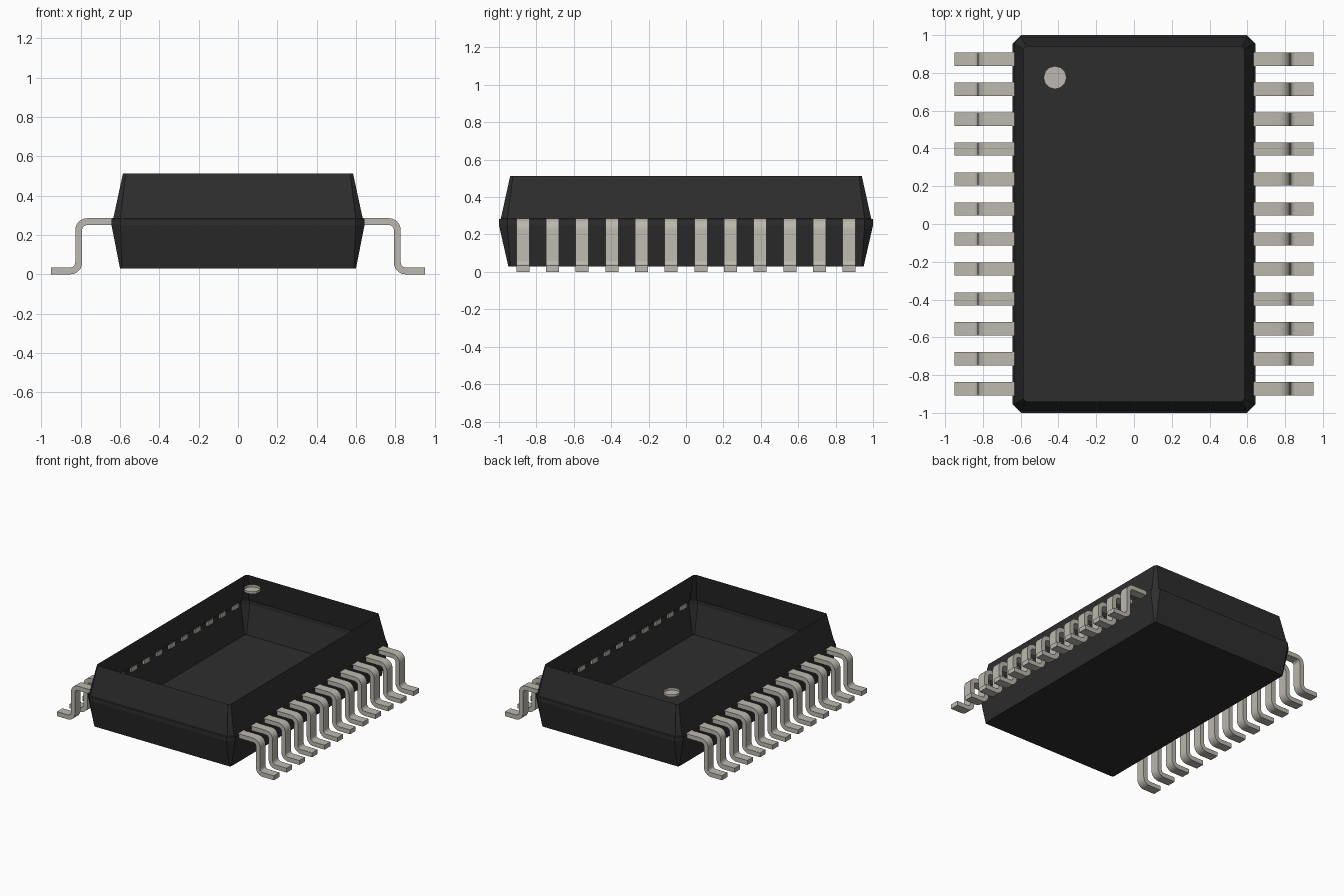
import bpy
import bmesh
import math

cube = bpy.data.objects.get("Cube")
if cube:
    bpy.data.objects.remove(cube, do_unlink=True)


def make_material(name, colour):
    mat = bpy.data.materials.new(name)
    mat.use_nodes = True
    mat.diffuse_color = (*colour, 1)
    mat.node_tree.nodes["Principled BSDF"].inputs["Base Color"].default_value = (*colour, 1)
    return mat


black = make_material("black plastic", (0.027, 0.027, 0.027))
metal = make_material("tinned metal", (0.5, 0.48, 0.425))


def finish(name, bm, mat):
    mesh = bpy.data.meshes.new(name)
    bm.to_mesh(mesh)
    bm.free()
    mesh.materials.append(mat)
    obj = bpy.data.objects.new(name, mesh)
    bpy.context.collection.objects.link(obj)
    return obj


def add_ring(bm, points):
    return [bm.verts.new(p) for p in points]


def bridge(bm, low, high):
    n = len(low)
    for i in range(n):
        j = (i + 1) % n
        bm.faces.new((low[i], low[j], high[j], high[i]))


def chamfered_rect(hx, hy, c, z):
    pts = []
    for sx, sy in ((1, 1), (-1, 1), (-1, -1), (1, -1)):
        pair = [(sx * hx, sy * (hy - c), z), (sx * (hx - c), sy * hy, z)]
        pts += pair if sx * sy > 0 else pair[::-1]
    return pts


# Open-topped package shell: half width, half length, corner cut, height
bm = bmesh.new()
levels = [(0.6, 0.95, 0.01, 0.03), (0.643, 1.0, 0.045, 0.25),
          (0.643, 1.0, 0.045, 0.282), (0.634, 0.99, 0.035, 0.285),
          (0.585, 0.94, 0.015, 0.513)]
rings = [add_ring(bm, chamfered_rect(*lv)) for lv in levels]
bm.faces.new(rings[0][::-1])
for a, b in zip(rings, rings[1:]):
    bridge(bm, a, b)
finish("package_body", bm, black)

# Shallow marker cup that shows pin one
bm = bmesh.new()
cup = []
for z in (0.493, 0.513):
    cup.append(add_ring(bm, [(-0.418 + 0.061 * math.cos(math.tau * i / 12),
                              0.775 + 0.061 * math.sin(math.tau * i / 12), z)
                             for i in range(12)]))
bm.faces.new(cup[0])
bridge(bm, cup[1], cup[0])
finish("pin_one_marker", bm, metal)


# Gull-wing pin outline: centre line with two rounded bends, offset both ways
THICK, WIDTH, RADIUS, STEPS = 0.035, 0.07, 0.043, 6


def pin_side(offset):
    x, top, foot = 0.81, 0.268, 0.0175
    pts = [(0.628, top + offset)]
    for i in range(STEPS + 1):
        a = math.pi / 2 * (1 - i / STEPS)
        r = RADIUS + offset
        pts.append((x - RADIUS + r * math.cos(a), top - RADIUS + r * math.sin(a)))
    for i in range(STEPS + 1):
        a = math.pi + math.pi / 2 * i / STEPS
        r = RADIUS - offset
        pts.append((x + RADIUS + r * math.cos(a), foot + RADIUS + r * math.sin(a)))
    return pts + [(0.95, foot + offset)]


def add_pin(bm, side, y):
    upper, lower = pin_side(THICK / 2), pin_side(-THICK / 2)
    sections = []
    for (ux, uz), (lx, lz) in zip(upper, lower):
        sections.append(add_ring(bm, [
            (side * ux, y - WIDTH / 2, uz), (side * ux, y + WIDTH / 2, uz),
            (side * lx, y + WIDTH / 2, lz), (side * lx, y - WIDTH / 2, lz)]))
    for a, b in zip(sections, sections[1:]):
        bridge(bm, a, b)
    bm.faces.new(sections[0])
    bm.faces.new(sections[-1])


# Twelve pins along each long side
for name, side in (("left_pins", 1), ("right_pins", -1)):
    bm = bmesh.new()
    for i in range(12):
        add_pin(bm, side, (i - 5.5) * 0.1586)
    bmesh.ops.recalc_face_normals(bm, faces=bm.faces[:])
    obj = finish(name, bm, metal)
    bpy.ops.object.select_all(action='DESELECT')
    obj.select_set(True)
    bpy.context.view_layer.objects.active = obj
    bpy.ops.object.shade_smooth_by_angle(angle=math.radians(35))
